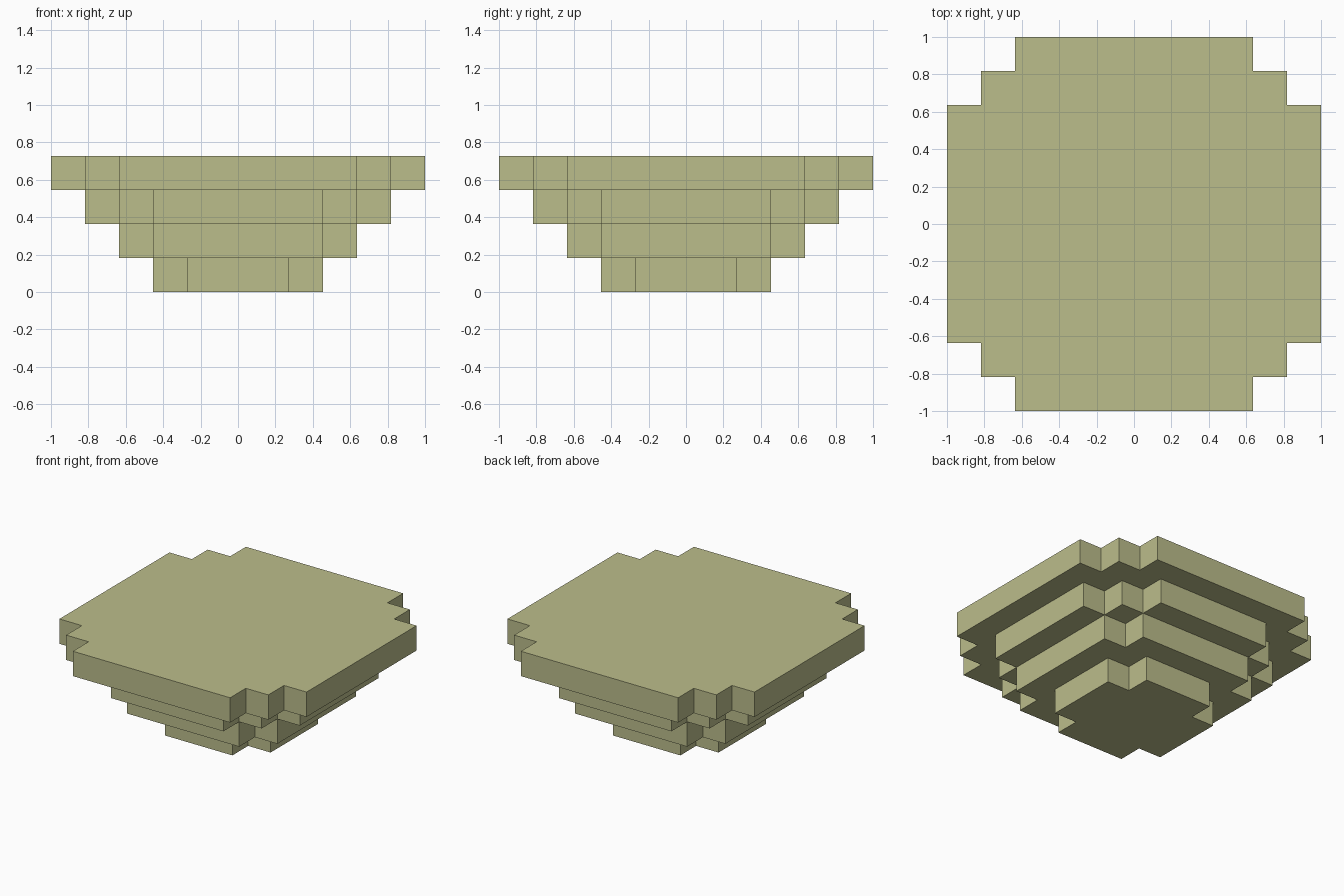
import bpy
import bmesh
from mathutils import Vector

cube = bpy.data.objects.get("Cube")
if cube:
    bpy.data.objects.remove(cube, do_unlink=True)

# Single olive colour
olive = bpy.data.materials.new("pale olive")
olive.use_nodes = True
colour = (0.50, 0.51, 0.26, 1)
olive.diffuse_color = colour
olive.node_tree.nodes["Principled BSDF"].inputs["Base Color"].default_value = colour

UNIT = 2 / 11                        # edge of one block
# Each tier, bottom to top: reach in blocks, and the limit on |x| + |y| cutting its corners
TIERS = [(2, 3), (3, 5), (4, 6), (5, 8)]


def filled(cell):
    x, y, z = (abs(cell[0]), abs(cell[1]), cell[2])
    if not 0 <= z < len(TIERS):
        return False
    reach, limit = TIERS[z]
    return max(x, y) <= reach and x + y <= limit


# Outer skin of the stepped blocks: one quad wherever a block meets open air
bm = bmesh.new()
span = range(-5, 6)
for cell in [(x, y, z) for x in span for y in span for z in range(len(TIERS))]:
    if not filled(cell):
        continue
    centre = Vector((cell[0], cell[1], cell[2] + 0.5))
    for axis in range(3):
        for sign in (-1, 1):
            normal = Vector((0, 0, 0))
            normal[axis] = sign
            if filled([round(c + n) for c, n in zip(cell, normal)]):
                continue
            side = Vector((0, 0, 0))
            side[(axis + 1) % 3] = 0.5
            up = normal.cross(side)
            mid = centre + normal / 2
            corners = [mid - side - up, mid + side - up, mid + side + up, mid - side + up]
            bm.faces.new([bm.verts.new(c * UNIT) for c in corners])
bmesh.ops.remove_doubles(bm, verts=bm.verts, dist=UNIT / 100)

mesh = bpy.data.meshes.new("stepped_island")
bm.to_mesh(mesh)
bm.free()
mesh.materials.append(olive)
island = bpy.data.objects.new("stepped_island", mesh)
bpy.context.collection.objects.link(island)
